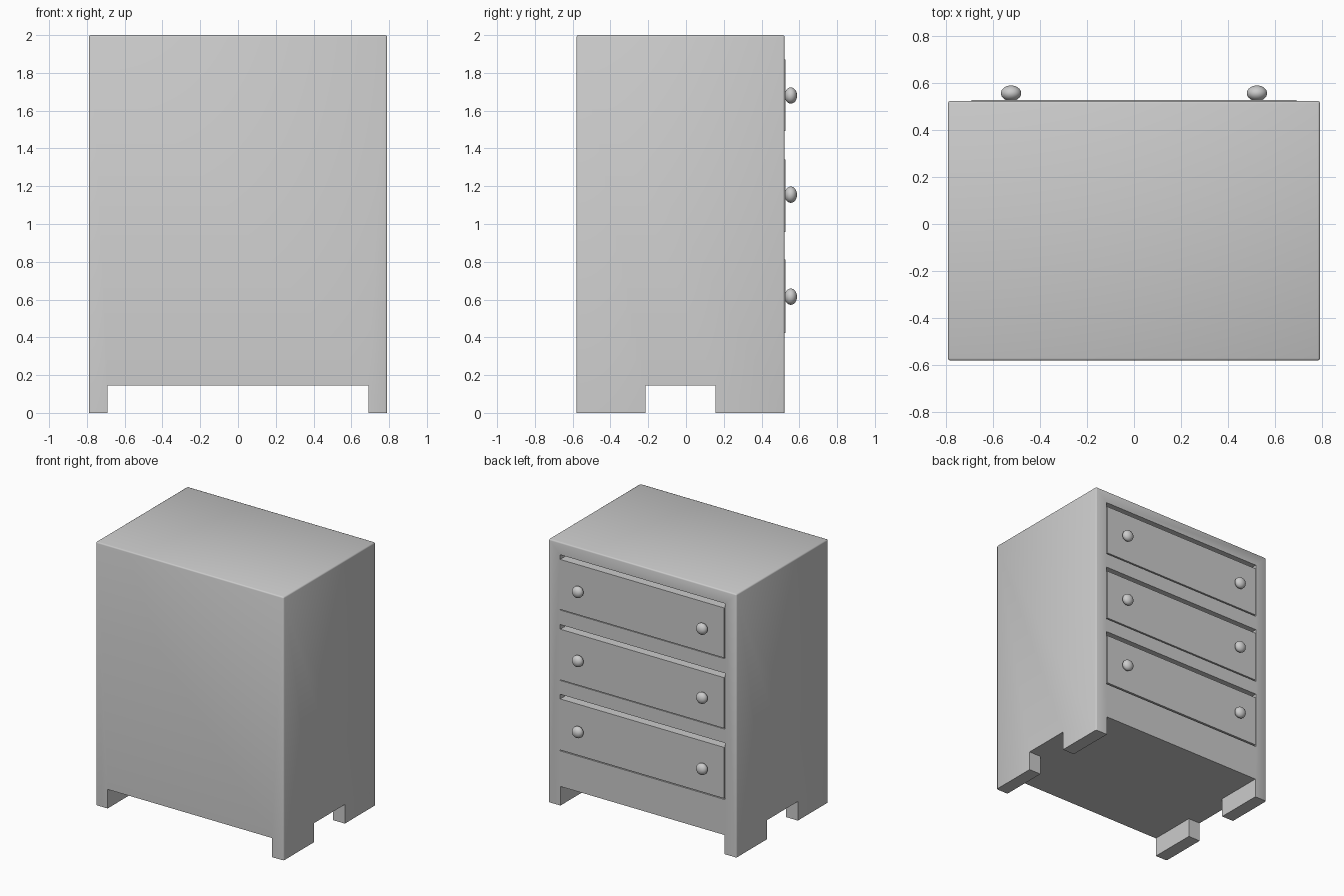
import bpy, bmesh
from mathutils import Matrix

if "Cube" in bpy.data.objects:
    bpy.data.objects.remove(bpy.data.objects["Cube"])


def box(name, x0, x1, y0, y1, z0, z1, bevel=0.0, segments=2):
    """Box from its limits; every edge except the lowest ring may be rounded."""
    bm = bmesh.new()
    bmesh.ops.create_cube(bm, size=1)
    for v in bm.verts:
        v.co.x = x1 if v.co.x > 0 else x0
        v.co.y = y1 if v.co.y > 0 else y0
        v.co.z = z1 if v.co.z > 0 else z0
    if bevel:
        edges = [e for e in bm.edges if any(v.co.z > z0 + 1e-4 for v in e.verts)]
        bmesh.ops.bevel(bm, geom=edges, offset=bevel, segments=segments,
                        profile=0.5, affect='EDGES')
    return finish(name, bm)


def finish(name, bm):
    mesh = bpy.data.meshes.new(name)
    bm.to_mesh(mesh)
    bm.free()
    obj = bpy.data.objects.new(name, mesh)
    bpy.context.collection.objects.link(obj)
    return obj


def cut(obj, cutter):
    """Subtract the cutter and remove it."""
    mod = obj.modifiers.new("cut", 'BOOLEAN')
    mod.operation = 'DIFFERENCE'
    mod.solver = 'EXACT'
    mod.object = cutter
    cutter.hide_render = True
    bpy.context.view_layer.objects.active = obj
    bpy.ops.object.modifier_apply(modifier=mod.name)
    bpy.data.objects.remove(cutter)


def knob(name, x, z):
    bm = bmesh.new()
    bmesh.ops.create_uvsphere(bm, u_segments=32, v_segments=16, radius=1)
    bmesh.ops.transform(bm, verts=bm.verts, matrix=Matrix.Translation((x, 0.555, z))
                        @ Matrix.Diagonal((0.043, 0.033, 0.043, 1)))
    for f in bm.faces:
        f.smooth = True
    return finish(name, bm)


# Cabinet carcass with four feet left by two crossing cut-outs
cabinet = box("cabinet", -0.79, 0.79, -0.58, 0.522, 0, 2, bevel=0.01)
cut(cabinet, box("arch_long", -0.69, 0.69, -1, 1, -0.2, 0.145))
cut(cabinet, box("arch_side", -1, 1, -0.215, 0.155, -0.2, 0.145))

# Drawers: opening (bottom, top), drawer (bottom, top), knob height
rows = [("top", 1.485, 1.905, 1.492, 1.872, 1.68),
        ("middle", 0.95, 1.375, 0.957, 1.342, 1.155),
        ("bottom", 0.415, 0.845, 0.424, 0.812, 0.615)]
for name, o0, o1, d0, d1, kz in rows:
    cut(cabinet, box("opening", -0.695, 0.695, -0.45, 0.7, o0, o1))
    box(name + "_drawer", -0.689, 0.689, -0.44, 0.526, d0, d1)
    for side, sx in (("left", -1), ("right", 1)):
        knob(f"{name}_{side}_knob", sx * 0.522, kz)

# Soft top and corner edges, crisp cut-outs
bpy.ops.object.select_all(action='DESELECT')
cabinet.select_set(True)
bpy.context.view_layer.objects.active = cabinet
bpy.ops.object.shade_smooth_by_angle(angle=0.9)
